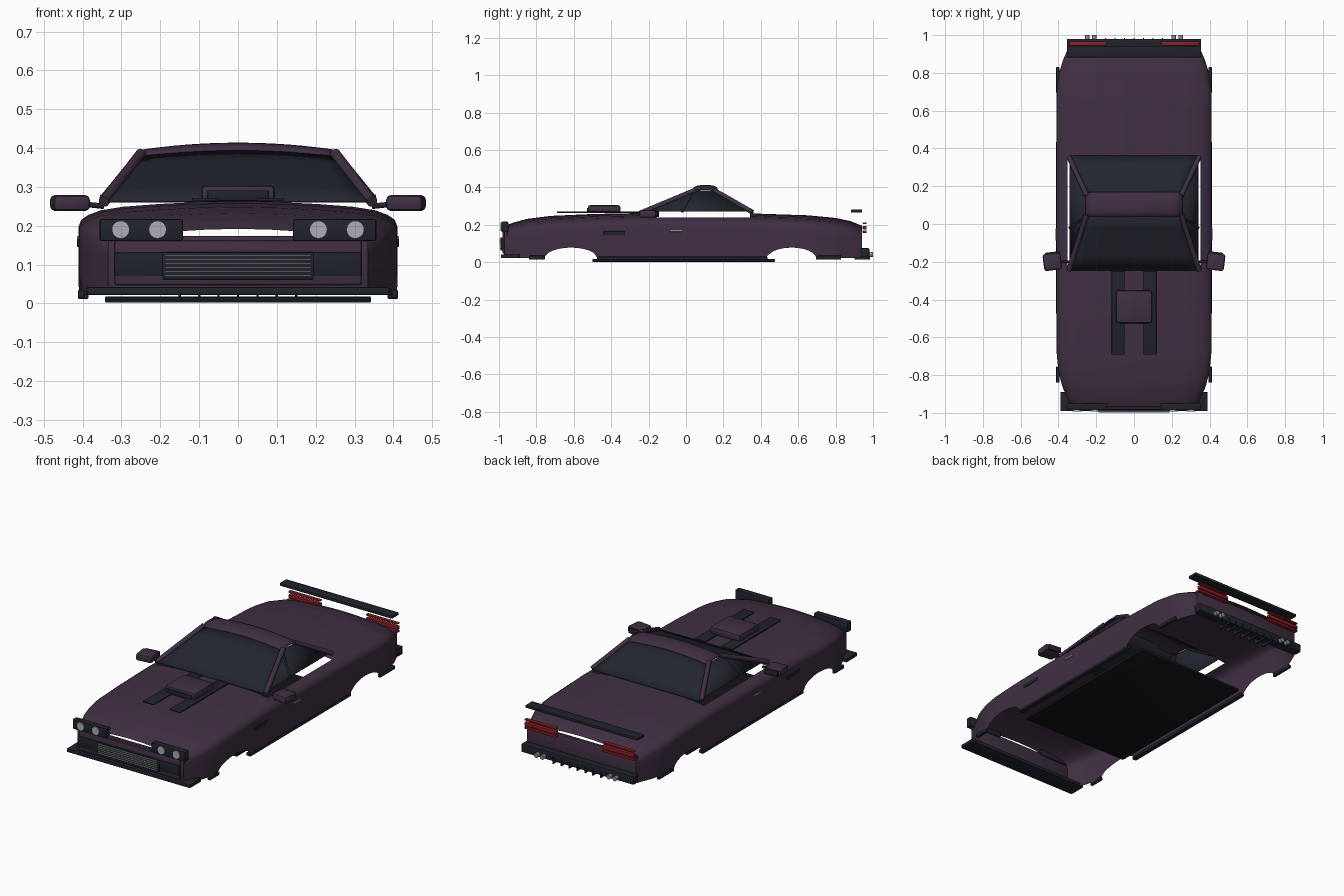
import bpy, bmesh, math
from mathutils import Vector

cube = bpy.data.objects.get("Cube")
if cube:
    bpy.data.objects.remove(cube)


def material(name, rgb):
    m = bpy.data.materials.new(name)
    m.use_nodes = True
    m.diffuse_color = (*rgb, 1)
    m.node_tree.nodes["Principled BSDF"].inputs["Base Color"].default_value = (*rgb, 1)
    return m


PAINT = material("plum_paint", (0.052, 0.029, 0.056))
DARK = material("charcoal_trim", (0.015, 0.017, 0.025))
GLASS = material("dark_glass", (0.016, 0.019, 0.028))
FLOOR = material("black_underbody", (0.008, 0.008, 0.01))
METAL = material("grey_metal", (0.25, 0.26, 0.28))
LAMP = material("lamp_lens", (0.42, 0.43, 0.46))
RED = material("red_lens", (0.25, 0.014, 0.02))


def add_object(name, bm, mat, smooth=True):
    mesh = bpy.data.meshes.new(name)
    bm.to_mesh(mesh)
    bm.free()
    ob = bpy.data.objects.new(name, mesh)
    bpy.context.collection.objects.link(ob)
    mesh.materials.append(mat)
    if smooth:
        bpy.ops.object.select_all(action='DESELECT')
        ob.select_set(True)
        bpy.context.view_layer.objects.active = ob
        bpy.ops.object.shade_smooth_by_angle(angle=math.radians(35))
    return ob


def box(name, x, y, z, mat, bevel=0.003, turn=0):
    """Bevelled box given by its (low, high) range on each axis."""
    bm = bmesh.new()
    bmesh.ops.create_cube(bm, size=1)
    for v in bm.verts:
        v.co = Vector((v.co[i] * (r[1] - r[0]) for i, r in enumerate((x, y, z))))
    if bevel:
        bmesh.ops.bevel(bm, geom=bm.edges[:], offset=bevel, segments=2,
                        profile=0.5, affect='EDGES')
    ob = add_object(name, bm, mat)
    ob.location = [sum(r) / 2 for r in (x, y, z)]
    ob.rotation_euler.z = turn
    return ob


def rod(name, a, b, radius, mat, sides=12):
    a, b = Vector(a), Vector(b)
    bm = bmesh.new()
    bmesh.ops.create_cone(bm, cap_ends=True, segments=sides, radius1=radius,
                          radius2=radius, depth=(b - a).length)
    ob = add_object(name, bm, mat)
    ob.location = (a + b) / 2
    ob.rotation_mode = 'QUATERNION'
    ob.rotation_quaternion = (b - a).to_track_quat('Z', 'Y')
    return ob


def surface(name, rows, mat, keep=lambda c: True, thick=0.0):
    """Skin a grid of points, leaving out faces the rule rejects."""
    bm = bmesh.new()
    grid = [[bm.verts.new(p) for p in row] for row in rows]
    for r, s in zip(grid, grid[1:]):
        for i in range(len(r) - 1):
            quad = (r[i], r[i + 1], s[i + 1], s[i])
            if keep(sum((v.co for v in quad), Vector()) / 4):
                bm.faces.new(quad)
    bmesh.ops.delete(bm, geom=[v for v in bm.verts if not v.link_faces], context='VERTS')
    bmesh.ops.recalc_face_normals(bm, faces=bm.faces[:])
    ob = add_object(name, bm, mat)
    if thick:
        mod = ob.modifiers.new("thickness", 'SOLIDIFY')
        mod.thickness = thick
        mod.offset = 0
    return ob


def interp(table, t):
    for (a, p), (b, q) in zip(table, table[1:]):
        if t <= b:
            return p + (q - p) * max(0, (t - a) / (b - a))
    return table[-1][1]


# Body shell: lofted sections with wheel arches and an open cabin
WIDTH = [(-.97, .33), (-.93, .35), (-.86, .38), (-.78, .4), (-.68, .41),
         (.7, .41), (.8, .397), (.87, .375), (.94, .345)]
TOP = [(-.97, .192), (-.93, .21), (-.85, .232), (-.72, .248), (-.5, .258),
       (-.25, .263), (.35, .261), (.65, .251), (.8, .237), (.88, .22), (.94, .195)]
SECTION = [(0, 0), (.25, .002), (.5, .007), (.72, .014), (.86, .023),
           (.94, .035), (.985, .048), (1, .065)]
ARCHES = ((-.615, .14), (.565, .13))


def lower_edge(y):
    z = .022
    for centre, half in ARCHES:
        t = abs(y - centre) / half
        if t < 1:
            z += .056 * math.sqrt(1 - t * t)
    return z


def section(y):
    w, h = interp(WIDTH, y), interp(TOP, y)
    low = lower_edge(y)
    half = [(f * w, h - d) for f, d in SECTION]
    side = half[-1][1]
    half += [(w, side + (low - side) * k / 3) for k in (1, 2, 3)]
    return [(-x, y, z) for x, z in reversed(half[1:])] + [(x, y, z) for x, z in half]


stations = [-.97 + 1.91 * i / 96 for i in range(97)]
surface("body_shell", [section(y) for y in stations], PAINT,
        lambda c: not (abs(c.x) < .352 and c.z > .2 and -.24 < c.y < .35))

# Nose and tail panels, leaving the slit under the bonnet and boot open
box("nose_panel", (-.335, .335), (-.972, -.955), (.03, .173), PAINT)
box("front_bumper", (-.318, .318), (-.982, -.965), (.047, .162), PAINT, .006)
box("tail_panel", (-.345, .345), (.925, .942), (.03, .173), PAINT)

# Grille and splitter
box("grille_frame", (-.195, .195), (-.993, -.975), (.062, .132), DARK)
for i in range(6):
    z = .07 + i * .0105
    box("grille_bar", (-.188, .188), (-.998, -.988), (z, z + .004), METAL, 0)
box("front_splitter", (-.39, .39), (-.99, -.89), (.022, .042), DARK)

# Underbody
box("floor_pan", (-.342, .342), (-.5, .475), (.002, .018), FLOOR)

# Bonnet scoop and stripes
box("bonnet_scoop", (-.095, .095), (-.525, -.35), (.262, .305), PAINT, .012)
box("scoop_mouth", (-.078, .078), (-.53, -.52), (.264, .291), DARK, .002)

# Windscreens: gently bowed sheets, given by lower and upper edges


def bowed(low, high, bow, n=12):
    rows = []
    for k in range(5):
        t = k / 4
        w, y, z = (a + (b - a) * t for a, b in zip(low, high))
        rows.append([(w * u, y, z + bow * t * (1 - u * u))
                     for u in (2 * i / n - 1 for i in range(n + 1))])
    return rows


surface("windscreen", bowed((.34, -.245, .263), (.25, .055, .382), .015), GLASS, thick=.006)
surface("rear_window", bowed((.34, .36, .263), (.25, .15, .382), .015), GLASS, thick=.006)

# Roof: narrow crowned band
roof = []
for i in range(9):
    a = math.pi * i / 8
    roof.append([(.255 * u, .104 - .062 * math.cos(a),
                  .374 + .017 * math.sin(a) + .019 * (1 - u * u))
                 for u in (k / 6 - 1 for k in range(13))])
surface("roof_band", roof, PAINT, thick=.008)

# Paired parts on both sides
for s, side in ((1, "left"), (-1, "right")):
    def pair(name, x, y, z, mat, bevel=.003, turn=0):
        return box(f"{side}_{name}", sorted((s * x[0], s * x[1])), y, z, mat, bevel, s * turn)

    def bar(name, a, b, r, mat, sides=12):
        return rod(f"{side}_{name}", (s * a[0], *a[1:]), (s * b[0], *b[1:]), r, mat, sides)

    # Cabin frame and side glass
    bar("front_pillar", (.345, -.245, .262), (.25, .05, .385), .014, PAINT)
    bar("rear_pillar", (.345, .355, .268), (.25, .15, .385), .013, PAINT)
    bar("door_pillar", (.342, -.02, .27), (.262, .03, .37), .007, DARK)
    surface(f"{side}_side_glass",
            [[(s * .34, -.21, .272), (s * .34, .335, .272)],
             [(s * .252, .05, .382), (s * .252, .15, .382)]], GLASS, thick=.005)

    # Mirror
    pair("mirror", (.385, .48), (-.245, -.155), (.238, .279), PAINT, .012, -.12)
    pair("mirror_glass", (.392, .472), (-.158, -.148), (.243, .274), DARK, .002, -.12)
    bar("mirror_stalk", (.345, -.2, .25), (.4, -.2, .256), .007, DARK)

    # Lamps
    pair("headlight_housing", (.142, .356), (-.986, -.95), (.161, .217), DARK, .005)
    for x in (.207, .302):
        bar("headlight_lens", (x, -.992, .19), (x, -.98, .19), .023, LAMP, 16)
    pair("fog_panel", (.19, .318), (-.987, -.97), (.07, .131), DARK)
    for low, high in ((.157, .17), (.174, .194), (.204, .213)):
        pair("tail_light", (.145, .345), (.945, .966), (low, high), RED)

    # Door details and lower trim
    pair("door_handle", (.405, .415), (-.087, -.022), (.163, .173), METAL, .002)
    pair("side_vent", (.404, .414), (-.44, -.325), (.145, .166), DARK, .002)
    pair("bonnet_stripe", (.05, .118), (-.69, -.25), (.264, .27), DARK, .001)
    pair("side_skirt", (.385, .412), (-.475, .435), (.012, .03), DARK)
    pair("front_lower_trim", (.395, .412), (-.84, -.755), (.015, .035), DARK)
    pair("rear_lower_trim", (.395, .412), (.695, .83), (.015, .035), DARK)

    # Exhausts
    for x in (.21, .248):
        bar("exhaust", (x, .95, .042), (x, 1.0, .042), .013, METAL, 14)

# Rear wing, bumper and diffuser fins
box("rear_wing", (-.355, .355), (.882, .942), (.265, .281), DARK)
box("rear_bumper", (-.355, .355), (.935, .98), (.027, .075), DARK, .005)
for i in range(7):
    x = -.15 + i * .05
    box("diffuser_fin", (x - .003, x + .003), (.9, .985), (.016, .05), DARK, 0)
